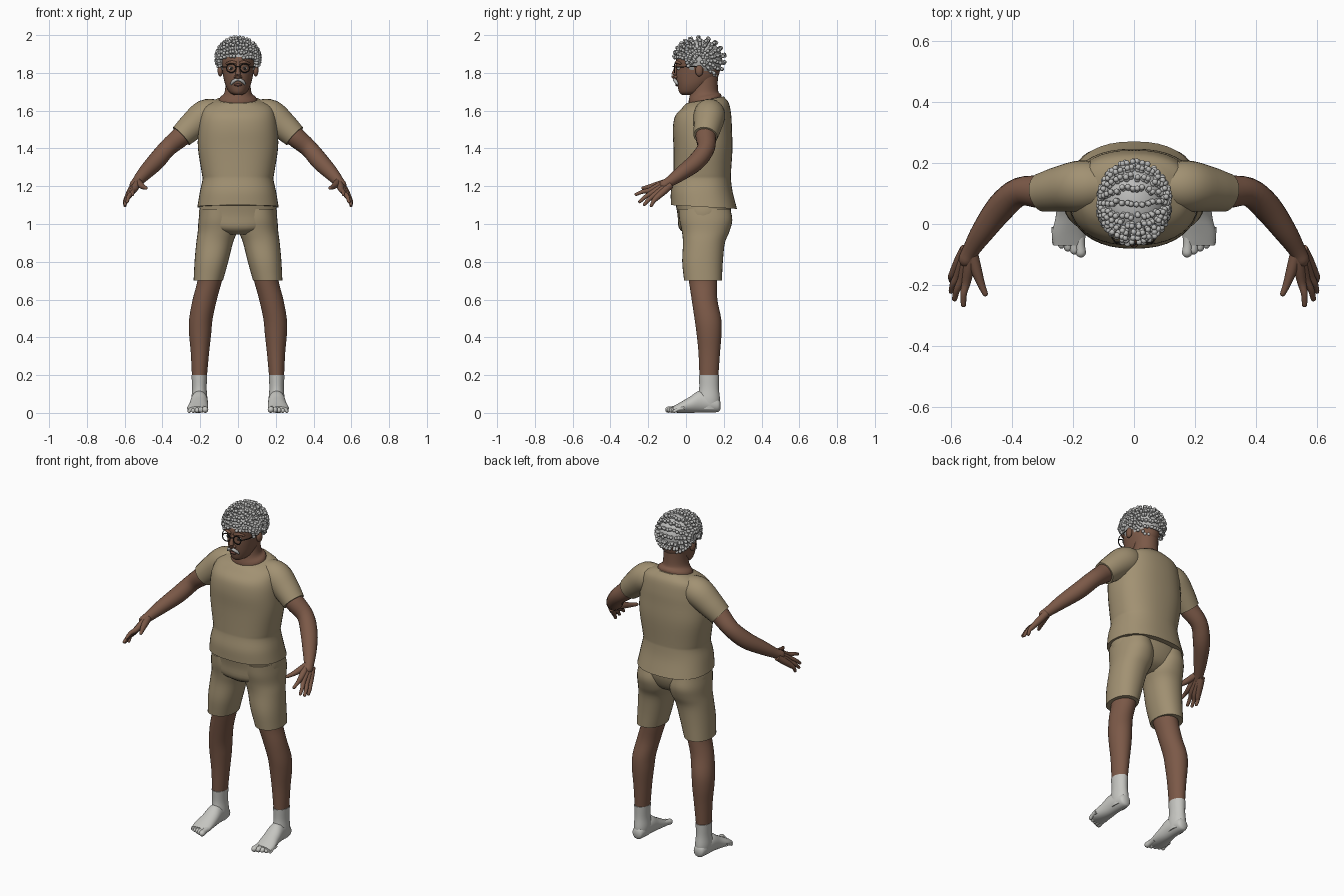
import bpy, bmesh, math, random
from mathutils import Vector, Matrix

random.seed(4)
if "Cube" in bpy.data.objects:
    bpy.data.objects.remove(bpy.data.objects["Cube"], do_unlink=True)


def material(name, rgb):
    m = bpy.data.materials.new(name)
    m.use_nodes = True
    m.diffuse_color = (*rgb, 1)
    bsdf = m.node_tree.nodes["Principled BSDF"]
    bsdf.inputs["Base Color"].default_value = (*rgb, 1)
    bsdf.inputs["Roughness"].default_value = 0.7
    return m


CLOTH = material("tan cloth", (0.36, 0.285, 0.17))
SKIN = material("brown skin", (0.2, 0.1, 0.064))
LIPS = material("dark lips", (0.14, 0.06, 0.045))
SOCK = material("pale sock", (0.56, 0.56, 0.53))
HAIR = material("grey hair", (0.5, 0.5, 0.49))
DARK = material("dark frame", (0.02, 0.017, 0.015))
WHITE = material("eye white", (0.55, 0.52, 0.48))


def finish(name, bm, mat, mirror=False):
    bmesh.ops.recalc_face_normals(bm, faces=bm.faces[:])
    mesh = bpy.data.meshes.new(name)
    bm.to_mesh(mesh)
    bm.free()
    mesh.materials.append(mat)
    ob = bpy.data.objects.new(name, mesh)
    bpy.context.collection.objects.link(ob)
    for other in bpy.context.selected_objects:
        other.select_set(False)
    ob.select_set(True)
    bpy.context.view_layer.objects.active = ob
    bpy.ops.object.shade_smooth_by_angle(angle=math.radians(50))
    if mirror:
        mod = ob.modifiers.new("mirror", "MIRROR")
        mod.use_mirror_merge = False
    return ob


def smooth_rows(rows, steps=4):
    """Catmull-Rom through tuples of any length."""
    rows = [Vector(r) for r in rows]
    p = [rows[0] * 2 - rows[1]] + rows + [rows[-1] * 2 - rows[-2]]
    out = []
    for i in range(1, len(p) - 2):
        a, b, c, d = p[i - 1:i + 3]
        for k in range(steps):
            t = k / steps
            out.append((b * 2 + (c - a) * t + (a * 2 - b * 5 + c * 4 - d) * t ** 2
                        + (b * 3 - a - c * 3 + d) * t ** 3) / 2)
    return out + [rows[-1]]


def bridge(bm, rings):
    rings = [[bm.verts.new(v) for v in r] for r in rings]
    n = len(rings[0])
    for a, b in zip(rings, rings[1:]):
        for i in range(n):
            j = (i + 1) % n
            bm.faces.new((a[i], a[j], b[j], b[i]))
    bm.faces.new(rings[0])
    bm.faces.new(rings[-1])


def stack(name, rows, mat, axis="z", mirror=False, square=1.0, n=32):
    """Ellipses along an axis: position, width from/to, depth from/to, tilt."""
    bm = bmesh.new()
    rings = []
    for s, a0, a1, b0, b1, tilt in smooth_rows(rows):
        ring = []
        for i in range(n):
            c, d = (math.copysign(abs(f) ** square, f) for f in
                    (math.cos(math.tau * i / n), math.sin(math.tau * i / n)))
            u, v, w = (a0 + a1) / 2 + c * (a1 - a0) / 2, (b0 + b1) / 2 + d * (b1 - b0) / 2, s + tilt * d
            ring.append((u, v, w) if axis == "z" else (u, w, v))
        rings.append(ring)
    bridge(bm, rings)
    return finish(name, bm, mat, mirror)


def add_tube(bm, rows, rounded=True, n=14):
    """Round tube through points given as x, y, z, radius."""
    pts = smooth_rows(rows)
    rings = []
    for i, p in enumerate(pts):
        t = (pts[min(i + 1, len(pts) - 1)].to_3d() - pts[max(i - 1, 0)].to_3d()).normalized()
        q = t.to_track_quat("Z", "Y")
        rounds = [(0, 1)]
        if rounded and i == len(pts) - 1:
            rounds += [(0.5, 0.87), (0.85, 0.5), (0.97, 0.2)]
        for off, k in rounds:
            rings.append([p.to_3d() + t * off * p[3] + q @ Vector((math.cos(a), math.sin(a), 0)) * p[3] * k
                          for a in (math.tau * j / n for j in range(n))])
    bridge(bm, rings)


def tubes(name, paths, mat, mirror=False, rounded=True, n=14):
    bm = bmesh.new()
    for rows in paths:
        add_tube(bm, rows, rounded, n)
    return finish(name, bm, mat, mirror)


def ball(name, centre, size, mat, mirror=False):
    bm = bmesh.new()
    bmesh.ops.create_uvsphere(bm, u_segments=16, v_segments=10, radius=1,
                              matrix=Matrix.Translation(centre) @ Matrix.Diagonal((*size, 1)))
    return finish(name, bm, mat, mirror)


# Shirt body and sleeves
def wide(z, rx, y0, y1, tilt=0.0):
    return (z, -rx, rx, y0, y1, tilt)


stack("shirt", [wide(1.09, .215, -.08, .27, -.01), wide(1.17, .202, -.08, .247), wide(1.235, .188, -.068, .238),
                wide(1.27, .192, -.066, .238), wide(1.4, .212, -.066, .246), wide(1.5, .21, -.07, .243),
                wide(1.57, .2, -.058, .24), wide(1.625, .178, -.022, .228, .012),
                wide(1.657, .115, .002, .2, .018)], CLOTH, square=0.85, n=40)
tubes("sleeves", [[(.1, .125, 1.59, .07), (.17, .124, 1.575, .084), (.24, .115, 1.52, .075),
                   (.3, .103, 1.465, .064)]], CLOTH, True, False, 24)

# Shorts
stack("shorts_seat", [wide(1.13, .195, -.06, .235), wide(1.05, .206, -.045, .235),
                      wide(.98, .18, -.038, .205), wide(.945, .07, .0, .15)], CLOTH, square=0.9)
stack("shorts_legs", [(1.08, .02, .2, -.04, .235, 0), (1.02, .006, .209, -.035, .245, 0),
                      (.96, .006, .213, -.022, .23, 0), (.9, .027, .221, -.016, .206, 0),
                      (.8, .052, .23, -.02, .195, 0), (.7, .08, .235, -.01, .19, 0)], CLOTH, mirror=True, square=0.92)

# Bare legs, socks and toes
stack("legs", [(.78, .07, .215, .0, .17, 0), (.7, .085, .215, .015, .165, 0), (.6, .112, .24, .03, .166, 0),
               (.5, .134, .258, .045, .186, 0), (.42, .142, .259, .056, .188, 0), (.32, .153, .25, .066, .18, 0),
               (.18, .166, .243, .072, .17, 0)], SKIN, mirror=True)
stack("sock_ankles", [(.2, .163, .246, .068, .175, 0), (.13, .166, .243, .07, .174, 0),
                      (.07, .162, .246, .06, .18, 0), (.02, .168, .24, .06, .176, 0)], SOCK, mirror=True)
stack("sock_feet", [(.182, .185, .222, .02, .06, 0), (.165, .17, .238, .004, .08, 0),
                    (.08, .161, .249, .002, .118, 0), (.02, .158, .257, .0, .085, 0),
                    (-.03, .158, .267, .0, .056, 0), (-.07, .163, .263, .002, .034, 0)], SOCK, "y", True)
toes = []
for i in range(5):
    x, r = .176 + .021 * i, .017 - .0018 * i
    toes.append([(x, -.03 + .005 * i, .025, r), (x, -.065 + .007 * i, .021, r * .9),
                 (x - .002, -.093 + .008 * i, r, r)])
tubes("sock_toes", toes, SOCK, True)

# Arms and hands
tubes("arms", [[(.24, .112, 1.525, .055), (.3, .105, 1.465, .054), (.375, .105, 1.4, .047),
                (.435, .055, 1.33, .047), (.495, -.025, 1.268, .038), (.533, -.085, 1.225, .028),
                (.548, -.115, 1.208, .026)]], SKIN, True, n=20)
index, little = Vector((.549, -.192, 1.178)), Vector((.59, -.16, 1.135))
fingers = []
for i, tip in enumerate([(.558, -.264, 1.157), (.587, -.245, 1.118), (.598, -.22, 1.104), (.598, -.184, 1.097)]):
    base = index.lerp(little, i / 3)
    root = Vector((.532 + .006 * i, -.095 + .004 * i, 1.224 - .006 * i))
    mid = base.lerp(Vector(tip), .5) + Vector((.004, 0, .004))
    fingers.append([(*root, .02), (*root.lerp(base, .5), .019), (*base, .0145), (*mid, .011), (*tip, .0085)])
fingers.append([(.532, -.09, 1.224, .02), (.516, -.15, 1.207, .018), (.501, -.195, 1.196, .013),
                (.487, -.228, 1.19, .009)])
tubes("hands", fingers, SKIN, True)

# Neck and head
stack("neck", [wide(1.6, .1, .02, .19), wide(1.662, .1, .014, .188, .018), wide(1.69, .074, .02, .172, .008),
               wide(1.74, .066, .03, .168), wide(1.82, .066, .04, .17)], SKIN)
stack("head", [wide(1.684, .022, -.022, .05), wide(1.698, .046, -.036, .09), wide(1.735, .066, -.045, .13),
               wide(1.78, .078, -.052, .17), wide(1.83, .086, -.052, .182), wide(1.875, .09, -.052, .184),
               wide(1.92, .078, -.032, .17), wide(1.955, .04, .01, .12)], SKIN)
ball("ears", (.094, .07, 1.812), (.014, .021, .031), SKIN, True)
tubes("nose", [[(0, -.046, 1.845, .009), (0, -.058, 1.81, .0115), (0, -.064, 1.785, .014),
                (0, -.058, 1.772, .011)]], SKIN)
ball("nostrils", (.013, -.054, 1.779), (.009, .011, .008), SKIN, True)
tubes("brows", [[(.01, -.053, 1.853, .007), (.035, -.048, 1.857, .008), (.06, -.03, 1.85, .006)]], SKIN, True)
ball("mouth", (0, -.047, 1.736), (.021, .009, .007), LIPS)
tubes("moustache", [[(0, -.06, 1.766, .0075), (.014, -.06, 1.762, .0085), (.028, -.052, 1.752, .0085),
                     (.037, -.045, 1.74, .005)]], HAIR, True)

# Eyes and round glasses
ball("eyes", (.035, -.036, 1.825), (.013, .013, .01), WHITE, True)
ball("irises", (.035, -.046, 1.825), (.007, .005, .007), DARK, True)
rim = [(.036 + .025 * math.cos(a), -.06, 1.825 + .023 * math.sin(a), .003)
       for a in (math.tau * i / 12 for i in range(13))]
temple = [(.061, -.06, 1.83, .0025), (.084, -.02, 1.832, .0025), (.097, .06, 1.835, .0025)]
bridge_bar = [(0, -.068, 1.834, .003), (.012, -.062, 1.832, .003)]
tubes("glasses", [rim, temple, bridge_bar], DARK, True, n=8)

# Hair: a close cap covered with rows of small curls
CENTRE, SIZE = Vector((0, .07, 1.873)), Vector((.105, .122, .104))


def has_hair(p):
    line = max(1.79, 1.88 - 1.8 * max(0, p.y + .01))
    near_ear = math.hypot(p.y - .068, p.z - 1.808) < .03
    return p.z > line and not near_ear


bm = bmesh.new()
bmesh.ops.create_uvsphere(bm, u_segments=48, v_segments=32, radius=1,
                          matrix=Matrix.Translation(CENTRE) @ Matrix.Diagonal((*SIZE, 1)))
bald = [f for f in bm.faces if not has_hair(f.calc_center_median())]
bmesh.ops.delete(bm, geom=bald, context="FACES")
finish("hair_cap", bm, HAIR)

bm = bmesh.new()
for row in list(range(-50, 110, 20)) + list(range(110, 216, 13)):
    for step in range(12, 170, 9):
        theta = math.radians(step + random.uniform(-2.5, 2.5))
        phi = math.radians(row + random.uniform(-3, 3))
        d = Vector((math.cos(theta), math.sin(theta) * math.cos(phi), math.sin(theta) * math.sin(phi)))
        if not has_hair(CENTRE + d * SIZE):
            continue
        for layer in (1.03, random.uniform(1.1, 1.135)):
            bmesh.ops.create_icosphere(bm, subdivisions=2, radius=.0095,
                                       matrix=Matrix.Translation(CENTRE + d * SIZE * layer))
finish("hair_curls", bm, HAIR)
